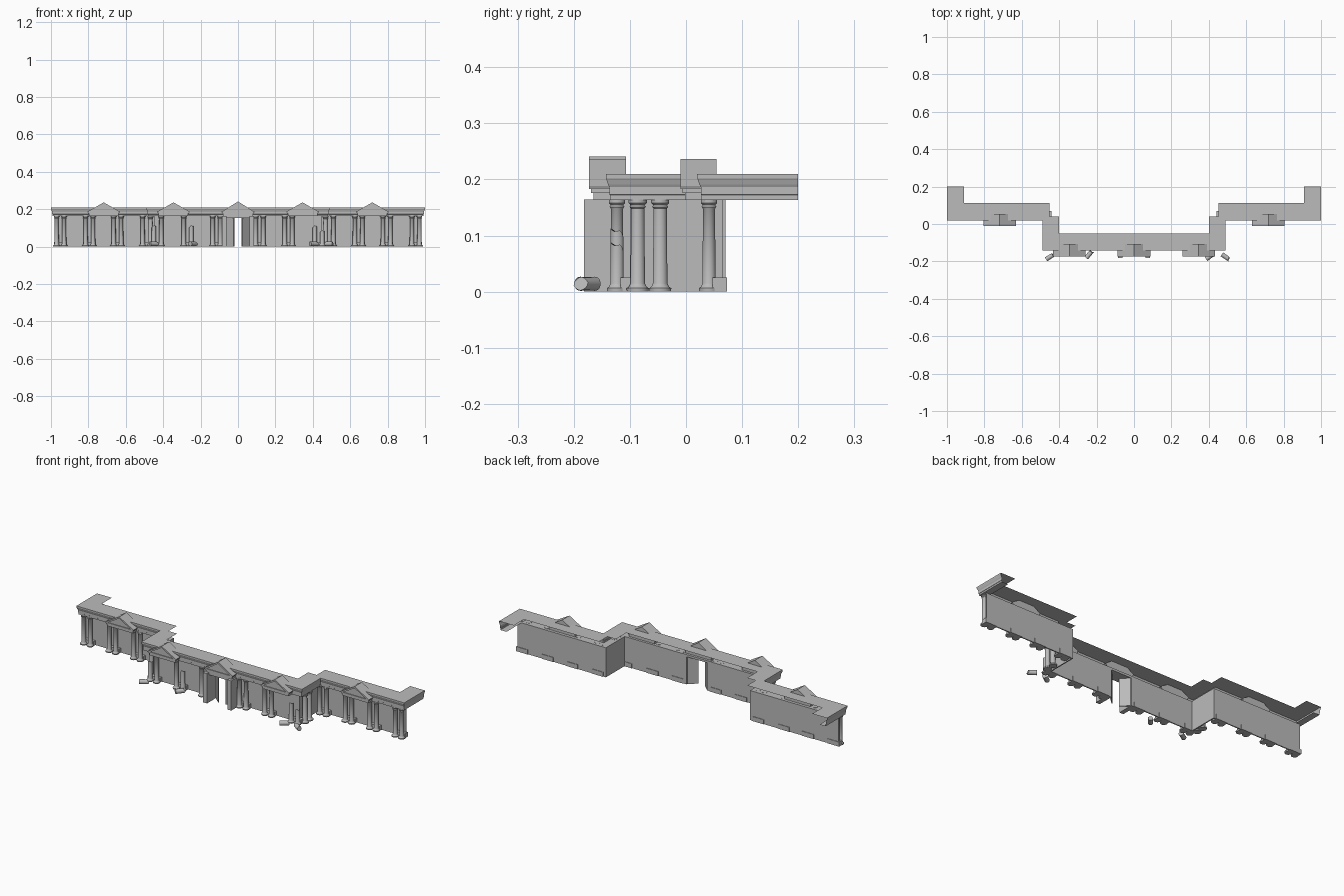
import bpy, bmesh, math
from mathutils import Vector, Matrix

cube = bpy.data.objects.get("Cube")
if cube:
    bpy.data.objects.remove(cube, do_unlink=True)

stone = bpy.data.materials.new("grey stone")
stone.use_nodes = True
GREY = (0.5, 0.5, 0.5, 1)
stone.diffuse_color = GREY
stone.node_tree.nodes["Principled BSDF"].inputs["Base Color"].default_value = GREY


def finish(name, bm, smooth=False):
    """Turn a bmesh into a named stone object."""
    mesh = bpy.data.meshes.new(name)
    bm.to_mesh(mesh)
    bm.free()
    obj = bpy.data.objects.new(name, mesh)
    bpy.context.collection.objects.link(obj)
    mesh.materials.append(stone)
    if smooth:
        bpy.ops.object.select_all(action='DESELECT')
        obj.select_set(True)
        bpy.context.view_layer.objects.active = obj
        bpy.ops.object.shade_smooth_by_angle(angle=math.radians(40))
    return obj


def add_box(bm, x0, x1, y0, y1, z0, z1):
    size = Vector((x1 - x0, y1 - y0, z1 - z0))
    mid = Vector((x0 + x1, y0 + y1, z0 + z1)) / 2
    bmesh.ops.create_cube(bm, size=1, matrix=Matrix.Translation(mid) @ Matrix.Diagonal(size).to_4x4())


def box(name, *dims):
    bm = bmesh.new()
    add_box(bm, *dims)
    return finish(name, bm)


def add_lathe(bm, profile, matrix, ragged=0, sides=14):
    """Revolve (radius, height) points; ragged makes a broken top."""
    rings = []
    for i, (r, z) in enumerate(profile):
        ring = []
        for k in range(sides):
            a = math.tau * k / sides
            chip = ragged * (math.cos(a + 1) + 0.5 * math.sin(3 * a)) if i == len(profile) - 1 else 0
            ring.append(bm.verts.new(matrix @ Vector((r * math.cos(a), r * math.sin(a), z + chip))))
        rings.append(ring)
    for low, high in zip(rings, rings[1:]):
        for k in range(sides):
            n = (k + 1) % sides
            bm.faces.new((low[k], low[n], high[n], high[k]))
    bm.faces.new(rings[0][::-1])
    bm.faces.new(rings[-1])


BASE = [(0.018, 0), (0.0185, 0.006), (0.0145, 0.009), (0.012, 0.015)]
CAPITAL = [(0.011, 0.148), (0.0135, 0.151), (0.0115, 0.154), (0.015, 0.158), (0.015, 0.164)]


def column(name, x, y, wide=1, broken=None):
    bm = bmesh.new()
    top = [(0.0115, broken)] if broken else CAPITAL
    profile = [(r * wide, z) for r, z in BASE + top]
    add_lathe(bm, profile, Matrix.Translation((x, y, 0)), 0.006 if broken else 0)
    finish(name, bm, True)


# Columns in pairs, each pair on a block against the wall
BROKEN = {-0.45: 0.105, -0.25: 0.105, 0.41: 0.105, 0.45: 0.08}
WING_Y, MID_Y = 0.041, -0.123


def column_pair(name, x, y):
    for dx in (-0.02, 0.02):
        cx = round(x + dx, 3)
        column(name + "_column", cx, y, broken=BROKEN.get(cx) if y == MID_Y else None)
    box(name + "_pedestal", x - 0.035, x + 0.035, y + 0.006, y + 0.032, 0, 0.025)


for side in (-1, 1):
    for x in (0.49, 0.645, 0.795, 0.95):
        column_pair("wing", side * x, WING_Y)
    for x in (0.115, 0.27, 0.43):
        column_pair("centre", side * x, MID_Y)
    for y in (-0.086, -0.046):
        column("return", side * 0.468, y, 1.1)

# Back walls, wings, returns and centre, with the gateway left open
T = 0.006
for side, tag in ((-1, "right"), (1, "left")):
    bm = bmesh.new()
    for x0, x1, y0, y1 in ((0.44, 0.98, 0.064, 0.07),
                           (0.44, 0.44 + T, -0.1, 0.07),
                           (0.062, 0.44 + T, -0.1, -0.094)):
        xs = sorted((side * x0, side * x1))
        add_box(bm, *xs, y0, y1, 0, 0.163)
    finish(tag + "_wall", bm)
    # Gate pier and half-open door leaf
    box(tag + "_gate_pier", *sorted((side * 0.062, side * 0.086)), -0.182, -0.094, 0, 0.164)
    bm = bmesh.new()
    add_box(bm, 0, 0.055, -0.003, 0.003, 0, 0.155)
    angle = math.pi + 0.75 if side > 0 else -0.75
    bm.transform(Matrix.Translation((side * 0.062, -0.1, 0)) @ Matrix.Rotation(angle, 4, 'Z'))
    finish(tag + "_gate_leaf", bm)
box("gate_lintel", -0.062, 0.062, -0.165, -0.094, 0.152, 0.164)

# Entablature: moulded face swept along the plan, with roof and soffit sheets


def mirrored(half):
    return half + [(-x, y) for x, y in reversed(half)]


OUTER = [(1, 0.2), (1, 0.02), (0.49, 0.02), (0.49, -0.143)]
ROOF_BACK = [(0.91, 0.2), (0.91, 0.113), (0.452, 0.113), (0.452, 0.04), (0.4, 0.04), (0.4, -0.05)]
SOFFIT_BACK = [(0.955, 0.2), (0.955, 0.066), (0.443, 0.066), (0.443, -0.097)]


def inset(d):
    """Front plan line moved inward by d."""
    (a, b), (_, c), (e, _), (_, f) = OUTER
    return mirrored([(a - d, b), (a - d, c + d), (e - d, c + d), (e - d, f + d)])


bm = bmesh.new()
rows = []
for d, z in ((0.008, 0.163), (0.008, 0.172), (0.0065, 0.173), (0.0065, 0.186),
             (0.004, 0.191), (0.001, 0.2), (0, 0.202), (0, 0.21)):
    rows.append([bm.verts.new((x, y, z)) for x, y in inset(d)])
for low, high in zip(rows, rows[1:]):
    for i in range(len(low) - 1):
        bm.faces.new((low[i], high[i], high[i + 1], low[i + 1]))
for edge_row, back, z in ((rows[-1], ROOF_BACK, 0.21), (rows[0], SOFFIT_BACK, 0.163)):
    line = [bm.verts.new((x, y, z)) for x, y in reversed(mirrored(back))]
    bm.faces.new(edge_row + line)
bmesh.ops.recalc_face_normals(bm, faces=bm.faces[:])
finish("entablature", bm)


# Pediments: moulded base, recessed triangle and raking roof
def pediment(name, x, y0, y1, peak):
    w, eave = 0.087, 0.183
    bm = bmesh.new()
    add_box(bm, x - w + 0.008, x + w - 0.008, y0 + 0.008, y1, 0.163, 0.176)
    add_box(bm, x - w + 0.004, x + w - 0.004, y0 + 0.004, y1, 0.176, eave)

    def prism(points, ya, yb):
        front = [bm.verts.new((x + px, ya, pz)) for px, pz in points]
        back = [bm.verts.new((x + px, yb, pz)) for px, pz in points]
        bm.faces.new(front)
        bm.faces.new(back[::-1])
        for i in range(len(points)):
            j = (i + 1) % len(points)
            bm.faces.new((front[j], front[i], back[i], back[j]))

    drop = 0.009
    prism([(-w + 0.004, eave), (w - 0.004, eave), (0, peak - 0.003)], y0 + 0.008, y1)
    prism([(-w, eave), (-w, eave + 0.003), (0, peak), (w, eave + 0.003),
           (w, eave), (w - 0.012, eave), (0, peak - drop), (-w + 0.012, eave)], y0, y1)
    finish(name, bm)


for side, tag in ((-1, "right"), (1, "left")):
    pediment(tag + "_wing_pediment", side * 0.718, -0.01, 0.054, 0.236)
    pediment(tag + "_centre_pediment", side * 0.345, -0.173, -0.107, 0.236)
pediment("gate_pediment", 0, -0.173, -0.107, 0.241)

# Fallen column drums in front of the broken shafts
for x, y, turn in ((-0.45, -0.176, 32), (-0.24, -0.163, 50), (0.405, -0.174, 35), (0.49, -0.176, -35)):
    bm = bmesh.new()
    lie = (Matrix.Translation((x, y, 0.014)) @ Matrix.Rotation(math.radians(turn), 4, 'Z')
           @ Matrix.Rotation(math.radians(90), 4, 'Y'))
    add_lathe(bm, [(0.0125, -0.024), (0.012, 0.02)], lie, 0.004)
    finish("fallen_drum", bm, True)
